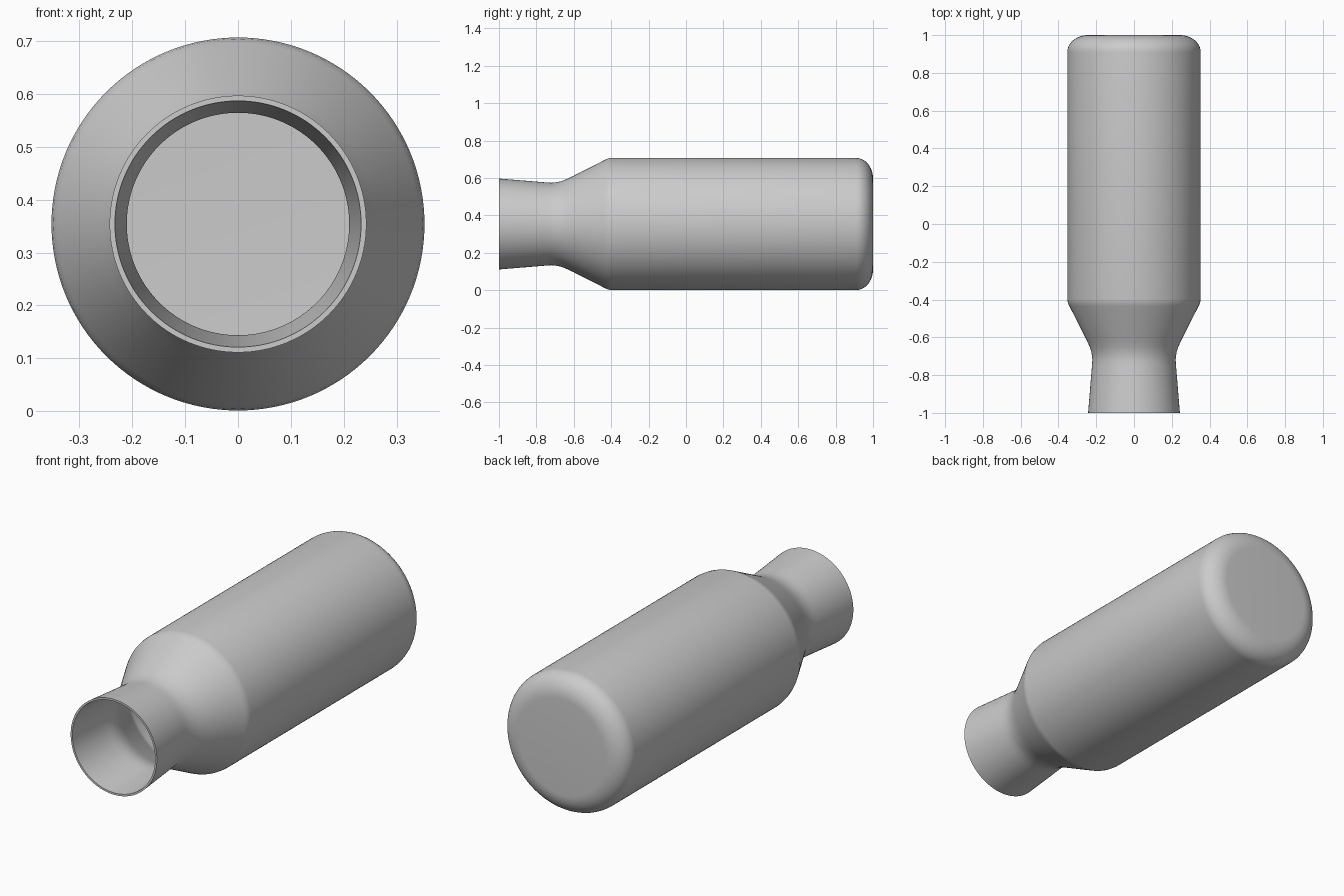
import bpy, bmesh, math
from mathutils import Vector

if "Cube" in bpy.data.objects:
    bpy.data.objects.remove(bpy.data.objects["Cube"])

AXIS_Z = 0.354   # height of the bottle's axis
WALL = 0.01
SEGMENTS = 128

# Outer profile as (radius, y): flared neck, throat curve, shoulder, body
outer = [(0.243, -1.0), (0.2225, -0.75), (0.2205, -0.72), (0.222, -0.70),
         (0.2265, -0.675), (0.235, -0.65), (0.246, -0.625), (0.258, -0.60),
         (0.342, -0.435), (0.350, -0.418), (0.353, -0.40), (0.353, 0.91)]

# Rounded base edge, then the flat base
for i in range(1, 13):
    a = math.pi / 2 * i / 12
    outer.append((0.243 + 0.11 * math.cos(a), 0.91 + 0.09 * math.sin(a)))
outer.append((0.0, 1.0))

# Inner wall: outer profile moved inwards by the wall thickness
inner = []
for i, (r, y) in enumerate(outer):
    before, after = outer[max(i - 1, 0)], outer[min(i + 1, len(outer) - 1)]
    t = (Vector(after) - Vector(before)).normalized()
    inner.append((max(r - WALL * t.y, 0.0), y + WALL * t.x))
inner[0] = (outer[0][0] - WALL, -1.0)
inner[-1] = (0.0, 0.99)

# Turn the closed profile around the y axis
bm = bmesh.new()
verts = [bm.verts.new((r, y, AXIS_Z)) for r, y in inner[::-1] + outer]
edges = [bm.edges.new(pair) for pair in zip(verts, verts[1:])]
bmesh.ops.spin(bm, geom=verts + edges, cent=(0, 0, AXIS_Z), axis=(0, 1, 0),
               angle=math.tau, steps=SEGMENTS)
bmesh.ops.remove_doubles(bm, verts=bm.verts, dist=1e-5)
bmesh.ops.dissolve_degenerate(bm, edges=bm.edges, dist=1e-6)
bmesh.ops.recalc_face_normals(bm, faces=bm.faces)

mesh = bpy.data.meshes.new("bottle")
bm.to_mesh(mesh)
bm.free()
bottle = bpy.data.objects.new("bottle", mesh)
bpy.context.collection.objects.link(bottle)
bpy.context.view_layer.objects.active = bottle
bottle.select_set(True)
bpy.ops.object.shade_smooth_by_angle(angle=math.radians(30))
